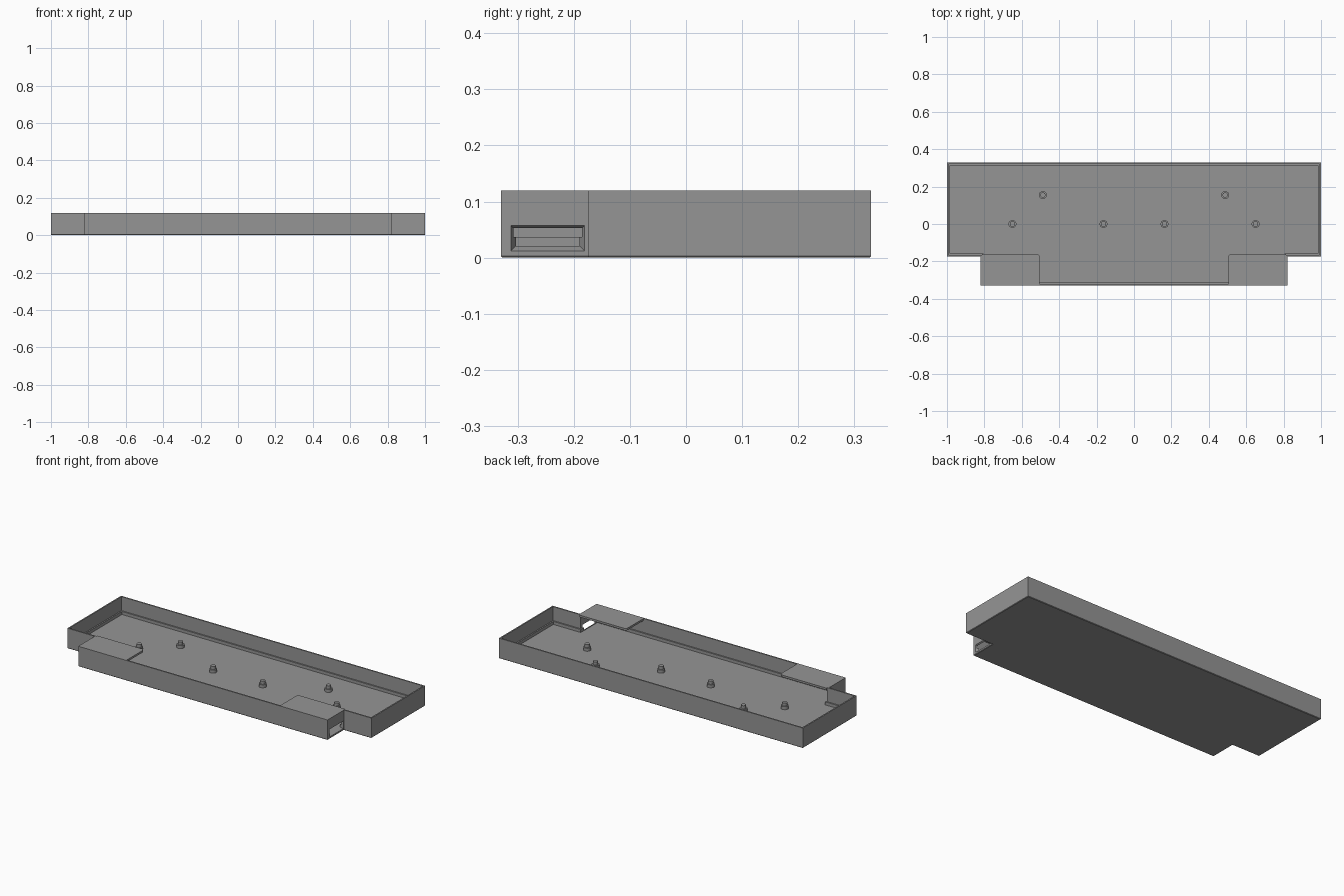
import bpy, bmesh, math

if "Cube" in bpy.data.objects:
    bpy.data.objects.remove(bpy.data.objects["Cube"])

grey = bpy.data.materials.new("plain_grey")
grey.diffuse_color = (0.3, 0.3, 0.3, 1)
grey.use_nodes = True
grey.node_tree.nodes["Principled BSDF"].inputs["Base Color"].default_value = grey.diffuse_color


def make_object(name, bm):
    bmesh.ops.recalc_face_normals(bm, faces=bm.faces)
    mesh = bpy.data.meshes.new(name)
    bm.to_mesh(mesh)
    bm.free()
    mesh.materials.append(grey)
    ob = bpy.data.objects.new(name, mesh)
    bpy.context.collection.objects.link(ob)
    return ob


def loft(name, loops):
    """Skin a stack of equal-length point loops and cap both ends."""
    bm = bmesh.new()
    rings = [[bm.verts.new(p) for p in loop] for loop in loops]
    for a, b in zip(rings, rings[1:]):
        for i in range(len(a)):
            j = (i + 1) % len(a)
            bm.faces.new((a[i], a[j], b[j], b[i]))
    bm.faces.new(rings[0][::-1])
    bm.faces.new(rings[-1])
    return make_object(name, bm)


# T-shaped tray outline, moved inwards by o
def outline(o, z):
    x, back, shoulder, bx, front = 1 - o, 0.33 - o, -0.175 + o, 0.82 - o, -0.33 + o
    half = [(bx, front), (bx, shoulder), (x, shoulder), (x, back)]
    return [(a, b, z) for a, b in half + [(-a, b) for a, b in half[::-1]]]


# tray: floor, walls and the small ledge inside the walls
WALL, RIM, H, FLOOR = 0.016, 0.008, 0.12, 0.019
tray = loft("tray", [outline(0.003, 0), outline(0, 0.003), outline(0, H), outline(RIM, H),
                     outline(RIM, 0.037), outline(WALL, 0.037), outline(WALL, FLOOR)])


# flared port through the right side wall
def port_ring(x, grow):
    y0, y1, z0, z1 = -0.303 - grow, -0.190 + grow, 0.021 - grow, 0.048 + grow
    return [(x, y0, z0), (x, y1, z0), (x, y1, z1), (x, y0, z1)]


cutter = loft("port_cutter", [port_ring(0.78, 0), port_ring(0.804, 0),
                              port_ring(0.82, 0.009), port_ring(0.83, 0.009)])
cutter.hide_render = True
cutter.hide_set(True)
cut = tray.modifiers.new("port", 'BOOLEAN')
cut.operation = 'DIFFERENCE'
cut.solver = 'EXACT'
cut.object = cutter

# cover plates over the front corners, with one rounded inner corner
for side, label in ((1, "right"), (-1, "left")):
    r, x0, x1, y0, y1 = 0.015, 0.505, 0.812, -0.322, -0.16
    pts = [(x0, y0), (x1, y0), (x1, y1)]
    for i in range(7):
        a = math.pi / 2 * (1 + i / 6)
        pts.append((x0 + r + r * math.cos(a), y1 - r + r * math.sin(a)))
    loft(label + "_cover", [[(side * x, y, z) for x, y in pts] for z in (0.108, H)])

# stepped mounting pegs on the floor
PEGS = [(-0.65, 0), (-0.163, 0), (0.163, 0), (0.65, 0), (-0.487, 0.155), (0.487, 0.155)]
for n, (px, py) in enumerate(PEGS):
    def circle(rad, z):
        return [(px + rad * math.cos(k * math.pi / 12), py + rad * math.sin(k * math.pi / 12), z)
                for k in range(24)]
    peg = loft(f"peg_{n + 1}", [circle(0.021, FLOOR - 0.004), circle(0.021, 0.037),
                                circle(0.014, 0.037), circle(0.014, 0.055)])
    bpy.context.view_layer.objects.active = peg
    peg.select_set(True)
    bpy.ops.object.shade_smooth_by_angle()
    peg.select_set(False)
